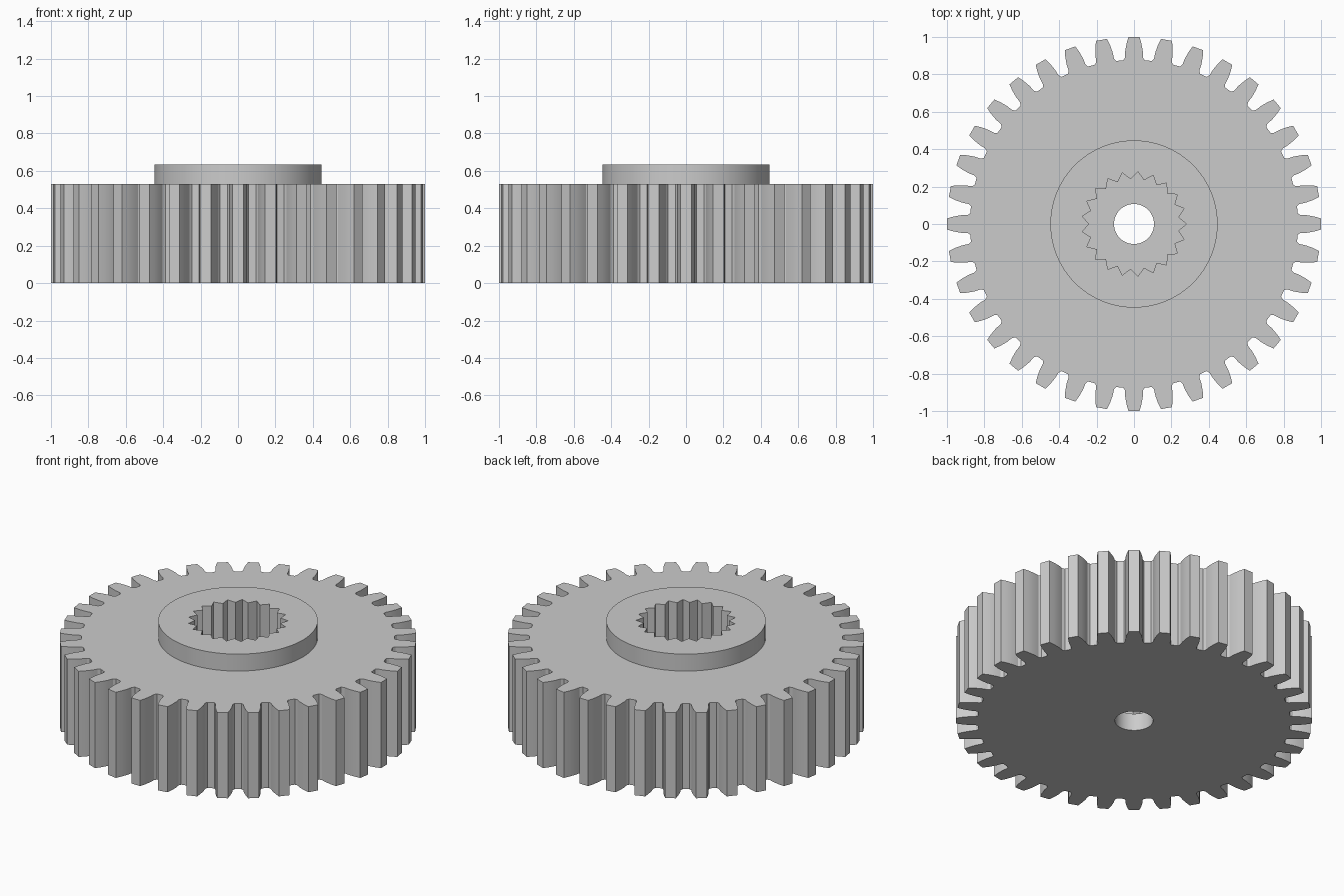
import bpy
import bmesh
from math import cos, sin, pi, atan2

# Remove the default cube only
if "Cube" in bpy.data.objects:
    bpy.data.objects.remove(bpy.data.objects["Cube"], do_unlink=True)

TEETH, SPLINES = 36, 21
FLOOR, FACE, TOP = 0.107, 0.53, 0.635


def polar(r, a):
    return (r * cos(a), r * sin(a))


def circle(r, n):
    return [polar(r, 2 * pi * i / n) for i in range(n)]


def gear_outline():
    # Half tooth as (radius, half width), mirrored about the tooth centre
    half = [(0.877, 0.057), (0.892, 0.048), (0.925, 0.047),
            (0.965, 0.040), (1.0, 0.030)]
    side = [(r, atan2(w, r)) for r, w in half]
    tooth = [(r, -a) for r, a in side] + [(r, a) for r, a in reversed(side)]
    return [polar(r, a + 2 * pi * i / TEETH)
            for i in range(TEETH) for r, a in tooth]


def spline_outline():
    # Pointed grooves, alternating tip and valley
    return [polar(0.24 if i % 2 else 0.28, pi * i / SPLINES)
            for i in range(2 * SPLINES)]


def ring(bm, outline, z):
    verts = [bm.verts.new((x, y, z)) for x, y in outline]
    edges = [bm.edges.new((v, verts[(i + 1) % len(verts)]))
             for i, v in enumerate(verts)]
    return verts, edges


def wall(bm, outline, low, high):
    a, _ = ring(bm, outline, low)
    b, _ = ring(bm, outline, high)
    for i in range(len(a)):
        j = (i + 1) % len(a)
        bm.faces.new((a[i], a[j], b[j], b[i]))


def annulus(bm, outer, inner, z):
    edges = ring(bm, outer, z)[1] + ring(bm, inner, z)[1]
    bmesh.ops.triangle_fill(bm, use_beauty=True, use_dissolve=False,
                            edges=edges, normal=(0, 0, 1))


gear = gear_outline()
socket = spline_outline()
hub = circle(0.447, 96)
bore = circle(0.107, 48)

bm = bmesh.new()
# Toothed rim, raised hub, splined socket and through bore
wall(bm, gear, 0, FACE)
wall(bm, hub, FACE, TOP)
wall(bm, socket, FLOOR, TOP)
wall(bm, bore, 0, FLOOR)
# Underside, socket floor, gear face and hub face
annulus(bm, gear, bore, 0)
annulus(bm, socket, bore, FLOOR)
annulus(bm, gear, hub, FACE)
annulus(bm, hub, socket, TOP)

bmesh.ops.remove_doubles(bm, verts=bm.verts[:], dist=0.0001)
bmesh.ops.recalc_face_normals(bm, faces=bm.faces[:])
mesh = bpy.data.meshes.new("spur_gear")
bm.to_mesh(mesh)
bm.free()

# Plain grey metal
grey = bpy.data.materials.new("plain_grey")
grey.use_nodes = True
colour = (0.6, 0.6, 0.6, 1)
grey.diffuse_color = colour
grey.node_tree.nodes["Principled BSDF"].inputs["Base Color"].default_value = colour
mesh.materials.append(grey)

obj = bpy.data.objects.new("spur_gear", mesh)
bpy.context.collection.objects.link(obj)
bpy.ops.object.select_all(action="DESELECT")
obj.select_set(True)
bpy.context.view_layer.objects.active = obj
bpy.ops.object.shade_smooth_by_angle(angle=pi / 9)
